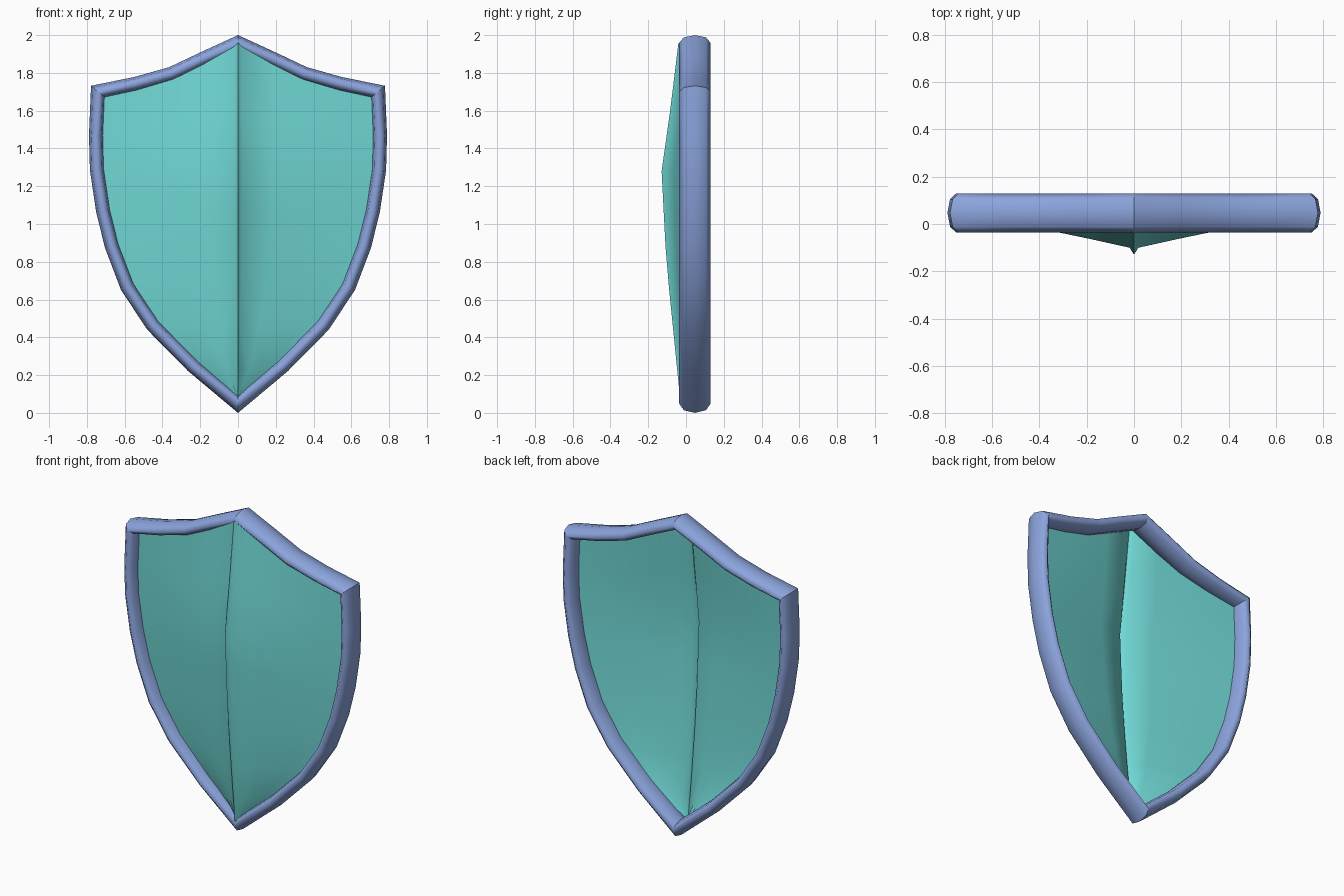
import bpy, bmesh, math
from mathutils import Vector

cube = bpy.data.objects.get("Cube")
if cube:
    bpy.data.objects.remove(cube, do_unlink=True)


def material(name, rgb):
    m = bpy.data.materials.new(name)
    m.use_nodes = True
    m.diffuse_color = (*rgb, 1)
    m.node_tree.nodes["Principled BSDF"].inputs["Base Color"].default_value = (*rgb, 1)
    return m


def add_object(name, bm, mat):
    mesh = bpy.data.meshes.new(name)
    bm.to_mesh(mesh)
    bm.free()
    mesh.materials.append(mat)
    obj = bpy.data.objects.new(name, mesh)
    bpy.context.collection.objects.link(obj)
    return obj


def quad(bm, corners):
    face = bm.faces.new(corners)
    face.smooth = True
    return face


blue = material("periwinkle blue", (0.26, 0.37, 0.72))
teal = material("teal", (0.16, 0.68, 0.66))

# Outer outline of one half: the top edge, then the side down to the tip
top = [(0, 2), (.196, 1.91), (.365, 1.83), (.55, 1.778), (.778, 1.732)]
side = [(.789, 1.47), (.784, 1.285), (.751, 1.063), (.704, .873),
        (.619, .65), (.48, .44), (.265, .222), (0, 0)]
half = [Vector(p) for p in top + side]
outline = half + [Vector((-p.x, p.y)) for p in reversed(half[1:-1])]
count = len(outline)
corners = {0, len(top) - 1, len(half) - 1, count - len(top) + 1}


def inward(i):
    """Mitred inward direction at an outline point."""
    a = (outline[i] - outline[i - 1]).normalized()
    b = (outline[(i + 1) % count] - outline[i]).normalized()
    na, nb = Vector((a.y, -a.x)), Vector((b.y, -b.x))
    return -(na + nb) * -1 / (1 + na.dot(nb))


# Rim: an eight-sided oval section swept round the outline
HALF_WIDTH, HALF_DEPTH, RIM_Y, SIDES = .0375, .083, .047, 8
bm = bmesh.new()
rings = []
for i, p in enumerate(outline):
    ring = []
    for k in range(SIDES):
        angle = math.tau * k / SIDES
        q = p + inward(i) * HALF_WIDTH * (1 - math.cos(angle))
        ring.append(bm.verts.new((q.x, RIM_Y + HALF_DEPTH * math.sin(angle), q.y)))
    rings.append(ring)
for i in range(count):
    a, b = rings[i], rings[(i + 1) % count]
    for k in range(SIDES):
        n = (k + 1) % SIDES
        quad(bm, (a[k], a[n], b[n], b[k]))
for i in corners:
    for k in range(SIDES):
        bm.edges.get((rings[i][k], rings[i][(k + 1) % SIDES])).smooth = False
bmesh.ops.recalc_face_normals(bm, faces=bm.faces)
add_object("rim", bm, blue)

# Panel: a thin sheet folded along a raised centre ridge
EDGE_Y = .04
centre = [p + inward(i) * HALF_WIDTH for i, p in enumerate(half)]
top_line, side_line = centre[:len(top)], centre[len(top) - 1:]
ridge = [(1.93, -.04), (1.6, -.084), (1.28, -.129), (1.063, -.118), (.873, -.108),
         (.65, -.089), (.44, -.068), (.222, -.046), (.08, -.032)]
fold = [(0, 1), (.025, .83), (.25, .61), (.48, .4), (.72, .2), (1, 0)]


def top_height(x):
    for a, b in zip(top_line, top_line[1:]):
        if x <= b.x + 1e-6:
            return a.y + (b.y - a.y) * (x - a.x) / (b.x - a.x)
    return top_line[-1].y


bm = bmesh.new()
for sign in (1, -1):
    grid = []
    for r, (p, (rz, ry)) in enumerate(zip(side_line, ridge)):
        row = []
        for t, lift in fold:
            z = rz + (p.y - rz) * t
            if r == 0:
                z = top_height(p.x * t)
            row.append(bm.verts.new((sign * p.x * t, EDGE_Y + (ry - EDGE_Y) * lift, z)))
        grid.append(row)
    for a, b in zip(grid, grid[1:]):
        for k in range(len(fold) - 1):
            loop = (a[k], b[k], b[k + 1], a[k + 1])
            quad(bm, loop if sign > 0 else loop[::-1])
bmesh.ops.remove_doubles(bm, verts=bm.verts, dist=.0005)
for e in bm.edges:
    if all(abs(v.co.x) < .001 for v in e.verts):
        e.smooth = False
add_object("panel", bm, teal)
